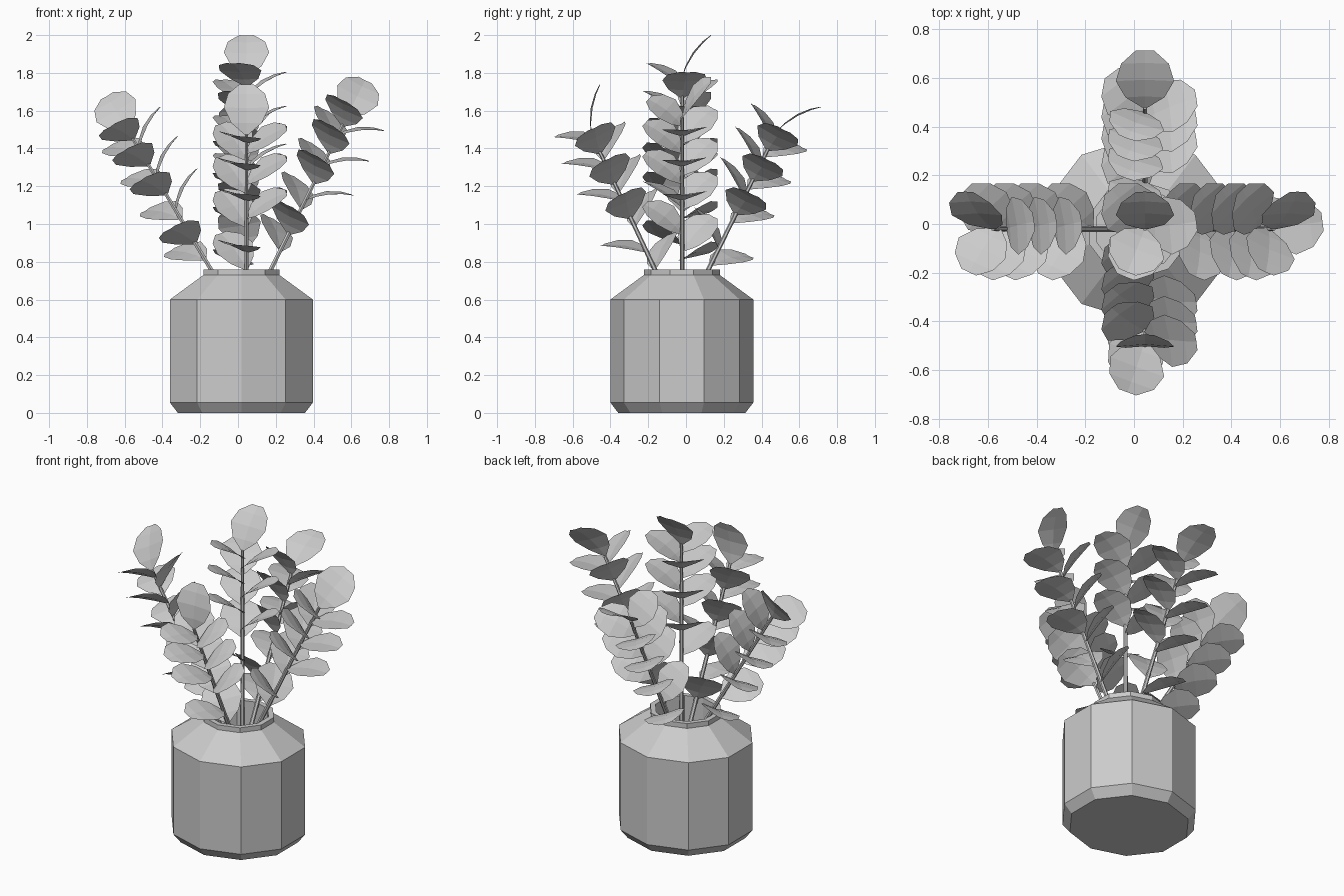
import bpy, bmesh
from math import sin, cos, pi, radians
from mathutils import Vector

if "Cube" in bpy.data.objects:
    bpy.data.objects.remove(bpy.data.objects["Cube"])


def finish(bm, name):
    mesh = bpy.data.meshes.new(name)
    bm.to_mesh(mesh)
    bm.free()
    obj = bpy.data.objects.new(name, mesh)
    bpy.context.collection.objects.link(obj)
    return obj


# Ten-sided vase: outer profile, rim, then the straight recess (radius, height)
def build_vase():
    profile = [(.345, 0), (.388, .055), (.388, .6), (.206, .73), (.206, .76),
               (.175, .76), (.175, .56)]
    bm = bmesh.new()
    rings = []
    for r, z in profile:
        rings.append([bm.verts.new((.018 + 1.026 * r * cos(pi / 2 + k * pi / 5),
                                    -.022 + .976 * r * sin(pi / 2 + k * pi / 5), z))
                      for k in range(10)])
    for a, b in zip(rings, rings[1:]):
        for k in range(10):
            j = (k + 1) % 10
            bm.faces.new((a[k], a[j], b[j], b[k]))
    bm.faces.new(rings[0][::-1])
    bm.faces.new(rings[-1])
    bmesh.ops.recalc_face_normals(bm, faces=bm.faces)
    finish(bm, "vase")


# One rounded leaf: folded along the midrib and curling down towards its tip
LEAF_ROWS = [(0, .012), (.22, .08), (.52, .12), (.8, .098), (1, .038)]


def add_leaf(bm, base, rot, azimuth, elevation, length, fold=.08):
    az = radians(azimuth)
    out = Vector((cos(az), sin(az), 0))
    side = Vector((-sin(az), cos(az), 0))
    up = Vector((0, 0, 1))
    pos, last, prev = Vector(), 0, None
    for t, w in LEAF_ROWS:
        e = radians(elevation + 16 - 16 * (t + last))
        pos = pos + (out * cos(e) + up * sin(e)) * length * (t - last)
        normal = up * cos(e) - out * sin(e)
        last = t
        row = [bm.verts.new(base + rot @ (pos + side * w * s + normal * w * fold * abs(s)))
               for s in (-1, 0, 1)]
        if prev:
            for k in range(2):
                bm.faces.new((prev[k + 1], prev[k], row[k], row[k + 1]))
        prev = row


# Leaf whorl: distance below the stem tip and compass direction
A, B, C = -112, 8, 130
LEAVES = [(.05, A), (.11, B), (.15, C), (.21, A), (.29, B), (.34, C),
          (.39, A), (.49, B), (.54, C), (.69, A), (.79, C)]


def build_branch(name, start, tip, leaves):
    start, tip = Vector(start), Vector(tip)
    axis = tip - start
    rot = Vector((0, 0, 1)).rotation_difference(axis)
    bm = bmesh.new()
    res = bmesh.ops.create_cone(bm, cap_ends=True, segments=6, radius1=.014,
                                radius2=.009, depth=axis.length)
    for v in res["verts"]:
        v.co = rot @ v.co + (start + tip) / 2
    finish(bm, name + "_stem")

    bm = bmesh.new()
    add_leaf(bm, tip, rot, 90, 55, .27)
    direction = axis.normalized()
    for i, (dist, azimuth) in enumerate(leaves):
        add_leaf(bm, tip - direction * dist, rot, azimuth, 32, .23 if i == 0 else .255)
    finish(bm, name + "_leaves")


build_vase()
build_branch("centre", (.045, -.02, .5), (.045, -.02, 1.779), LEAVES[:10])
build_branch("left", (.03, -.02, .47), (-.58, -.02, 1.49), LEAVES)
build_branch("right", (.045, -.02, .5), (.575, -.02, 1.565), LEAVES)
build_branch("front", (.045, -.02, .45), (.045, -.5, 1.475), LEAVES)
build_branch("back", (.045, -.02, .48), (.045, .48, 1.49), LEAVES)
